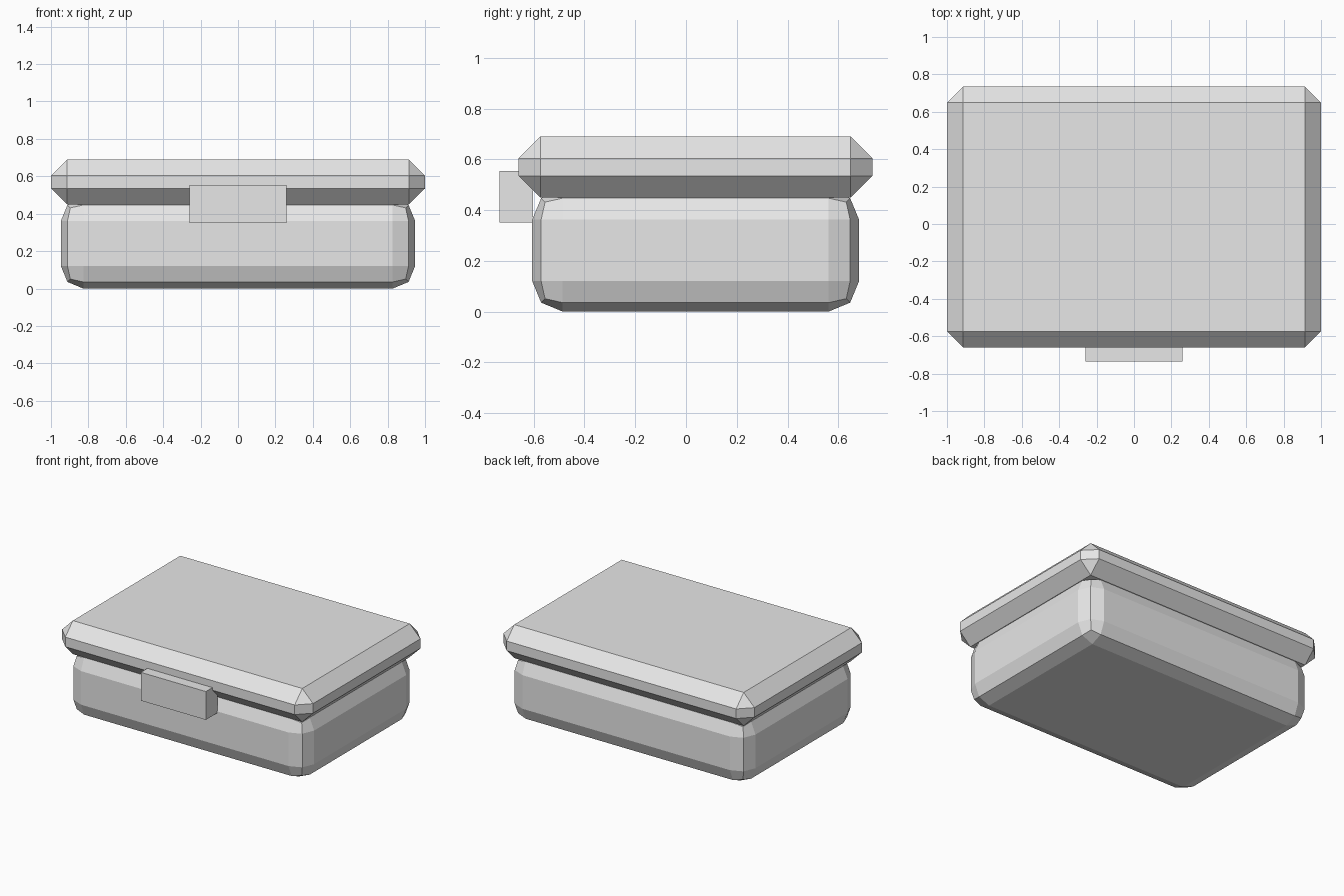
import bpy

if "Cube" in bpy.data.objects:
    bpy.data.objects.remove(bpy.data.objects["Cube"], do_unlink=True)

# Single plain grey for the whole case
grey = bpy.data.materials.new("light_grey")
grey.use_nodes = True
colour = (0.8, 0.8, 0.8, 1)
grey.diffuse_color = colour
grey.node_tree.nodes["Principled BSDF"].inputs["Base Color"].default_value = colour


def block(name, low, high, bevel=0, segments=1):
    """Box between two corners, with optionally bevelled edges."""
    bpy.ops.mesh.primitive_cube_add(size=1)
    obj = bpy.context.object
    obj.name = name
    for v in obj.data.vertices:
        v.co = [a if c < 0 else b for c, a, b in zip(v.co, low, high)]
    obj.data.materials.append(grey)
    if bevel:
        mod = obj.modifiers.new("edge_bevel", 'BEVEL')
        mod.width = bevel
        mod.segments = segments
        bpy.ops.object.modifier_apply(modifier=mod.name)
    return obj


# Rounded lower container
block("container", (-0.947, -0.606, 0), (0.947, 0.682, 0.482), 0.12, 2)

# Chamfered overhanging lid
block("lid", (-1, -0.66, 0.449), (1, 0.735, 0.69), 0.086)

# Front latch
block("latch", (-0.26, -0.735, 0.35), (0.258, -0.603, 0.554))
